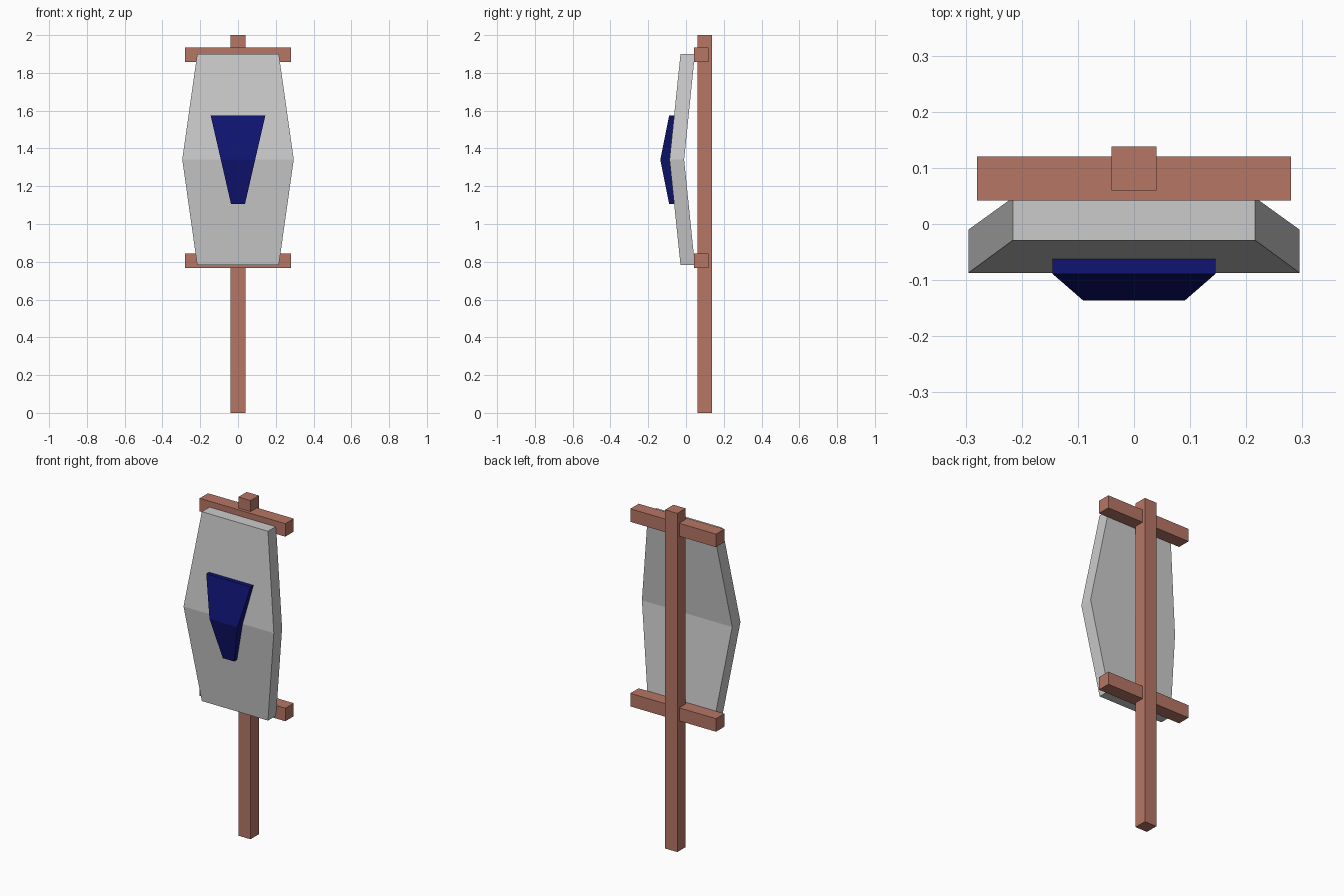
import bpy, bmesh

if "Cube" in bpy.data.objects:
    bpy.data.objects.remove(bpy.data.objects["Cube"])


def material(name, rgb):
    m = bpy.data.materials.new(name)
    m.diffuse_color = (*rgb, 1)
    m.use_nodes = True
    m.node_tree.nodes["Principled BSDF"].inputs["Base Color"].default_value = m.diffuse_color
    return m


def finish(name, bm, mat=None):
    bmesh.ops.recalc_face_normals(bm, faces=bm.faces[:])
    mesh = bpy.data.meshes.new(name)
    bm.to_mesh(mesh)
    bm.free()
    obj = bpy.data.objects.new(name, mesh)
    bpy.context.collection.objects.link(obj)
    if mat:
        mesh.materials.append(mat)
    return obj


def box(name, half_x, y, z, mat):
    bm = bmesh.new()
    bmesh.ops.create_cube(bm, size=1)
    for v in bm.verts:
        v.co = (v.co.x * 2 * half_x,
                y[0] + (v.co.y + 0.5) * (y[1] - y[0]),
                z[0] + (v.co.z + 0.5) * (z[1] - z[0]))
    return finish(name, bm, mat)


def bent_plate(name, rows, mat=None):
    """Loft rectangular sections, each row = (z, half width, front y, back y)."""
    bm = bmesh.new()
    rings = [[bm.verts.new(p) for p in
              ((-w, f, z), (w, f, z), (w, b, z), (-w, b, z))]
             for z, w, f, b in rows]
    for lo, hi in zip(rings, rings[1:]):
        for i in range(4):
            j = (i + 1) % 4
            bm.faces.new((lo[i], lo[j], hi[j], hi[i]))
    bm.faces.new(rings[0])
    bm.faces.new(rings[-1])
    return finish(name, bm, mat)


wood = material("wood", (0.47, 0.18, 0.13))
blue = material("blue_paint", (0.005, 0.007, 0.17))

# Wooden frame
box("post", 0.04, (0.06, 0.138), (0, 2), wood)
for name, z in (("lower_crossbar", 0.768), ("upper_crossbar", 1.858)):
    box(name, 0.28, (0.042, 0.12), (z, z + 0.077), wood)

# Bent shield panel
bent_plate("shield", [(0.782, 0.216, -0.029, 0.047),
                      (1.341, 0.295, -0.087, -0.010),
                      (1.900, 0.216, -0.029, 0.047)])

# Tapered emblem plate, set into the shield front
bent_plate("emblem", [(1.106, 0.037, -0.089, -0.04),
                      (1.341, 0.091, -0.136, -0.065),
                      (1.575, 0.145, -0.089, -0.04)], blue)
